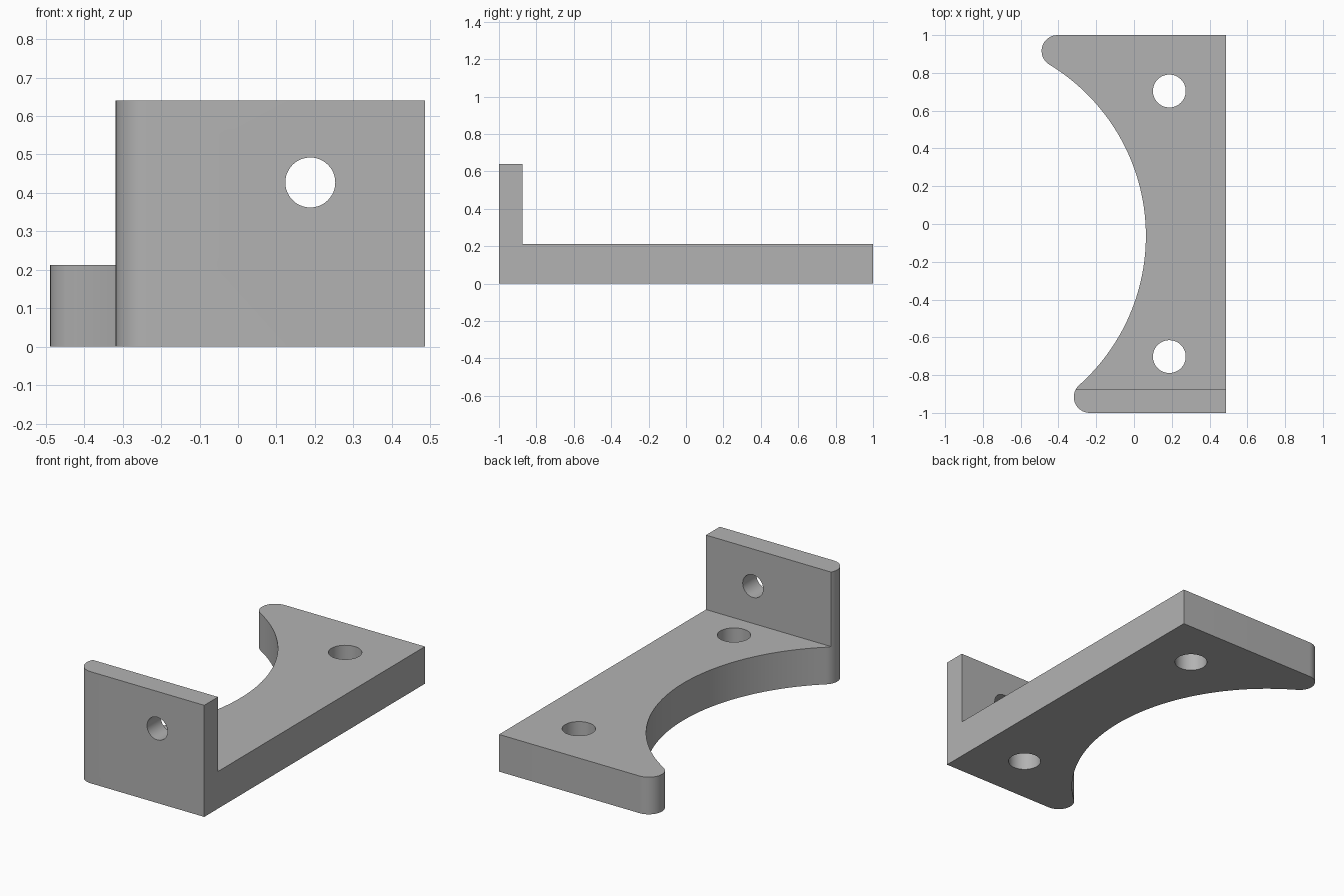
import bpy, bmesh
from math import atan2, cos, hypot, pi, radians, sin, sqrt
from mathutils import Matrix, Vector

default = bpy.data.objects.get("Cube")
if default:
    bpy.data.objects.remove(default, do_unlink=True)

RIGHT, PLATE_TOP, WALL_TOP, WALL_BACK = 0.486, 0.213, 0.64, -0.875
CX, CY, RADIUS = -0.997, -0.063, 1.06      # large scooped arc
TIP = 0.084                                # rounded tip radius

grey = bpy.data.materials.new("light_grey")
grey.use_nodes = True
colour = (0.448, 0.448, 0.448, 1)
grey.diffuse_color = colour
grey.node_tree.nodes["Principled BSDF"].inputs["Base Color"].default_value = colour


def make_object(name, bm):
    mesh = bpy.data.meshes.new(name)
    bmesh.ops.recalc_face_normals(bm, faces=bm.faces)
    bm.to_mesh(mesh)
    bm.free()
    mesh.materials.append(grey)
    obj = bpy.data.objects.new(name, mesh)
    bpy.context.collection.objects.link(obj)
    return obj


def arc(x, y, r, start, end, steps):
    return [(x + r * cos(start + (end - start) * i / steps),
             y + r * sin(start + (end - start) * i / steps))
            for i in range(steps + 1)]


def tip_centre(side):
    """Centre of the tip circle touching the end edge and the scoop."""
    y = side * (1 - TIP)
    return CX + sqrt((RADIUS + TIP) ** 2 - (y - CY) ** 2), y


def cut(target, cutter):
    cutter.hide_render = True
    mod = target.modifiers.new("cut", "BOOLEAN")
    mod.operation, mod.solver, mod.object = "DIFFERENCE", "EXACT", cutter
    bpy.ops.object.select_all(action="DESELECT")
    bpy.context.view_layer.objects.active = target
    target.select_set(True)
    bpy.ops.object.modifier_apply(modifier=mod.name)
    bpy.data.objects.remove(cutter, do_unlink=True)


def hole(location, radius, turn):
    bm = bmesh.new()
    bmesh.ops.create_cone(bm, cap_ends=True, segments=48, radius1=radius, radius2=radius,
                          depth=0.6, matrix=Matrix.Translation(location) @ turn)
    return make_object("hole_cutter", bm)


# Outline: straight back, rounded tips, scooped inner edge
bx, by = tip_centre(1)
fx, fy = tip_centre(-1)
back_angle = atan2(by - CY, bx - CX)
front_angle = atan2(fy - CY, fx - CX)
outline = [(RIGHT, -1), (RIGHT, 1)]
outline += arc(bx, by, TIP, pi / 2, back_angle + pi, 16)
outline += arc(CX, CY, RADIUS, back_angle, front_angle, 64)[1:]
outline += arc(fx, fy, TIP, front_angle + pi, 3 * pi / 2, 16)[1:]

# Bracket body at full wall height
bm = bmesh.new()
base = bm.faces.new([bm.verts.new((x, y, 0)) for x, y in outline])
raised = bmesh.ops.extrude_face_region(bm, geom=[base])["geom"]
bmesh.ops.translate(bm, vec=(0, 0, WALL_TOP),
                    verts=[v for v in raised if isinstance(v, bmesh.types.BMVert)])
bracket = make_object("bracket", bm)

# Clear the space above the plate, leaving the front wall
bm = bmesh.new()
size = Vector((2, 3, 1))
corner = Vector((0, WALL_BACK, PLATE_TOP))
bmesh.ops.create_cube(bm, size=1, matrix=Matrix.Translation(corner + Vector((0, 1.5, 0.5)))
                      @ Matrix.Diagonal(size).to_4x4())
cut(bracket, make_object("space_cutter", bm))

# Plate holes and wall hole
for y in (-0.702, 0.704):
    cut(bracket, hole((0.187, y, 0.1), 0.087, Matrix.Identity(4)))
cut(bracket, hole((0.188, -0.95, 0.427), 0.065, Matrix.Rotation(pi / 2, 4, "X")))

bpy.ops.object.shade_smooth_by_angle(angle=radians(30))
